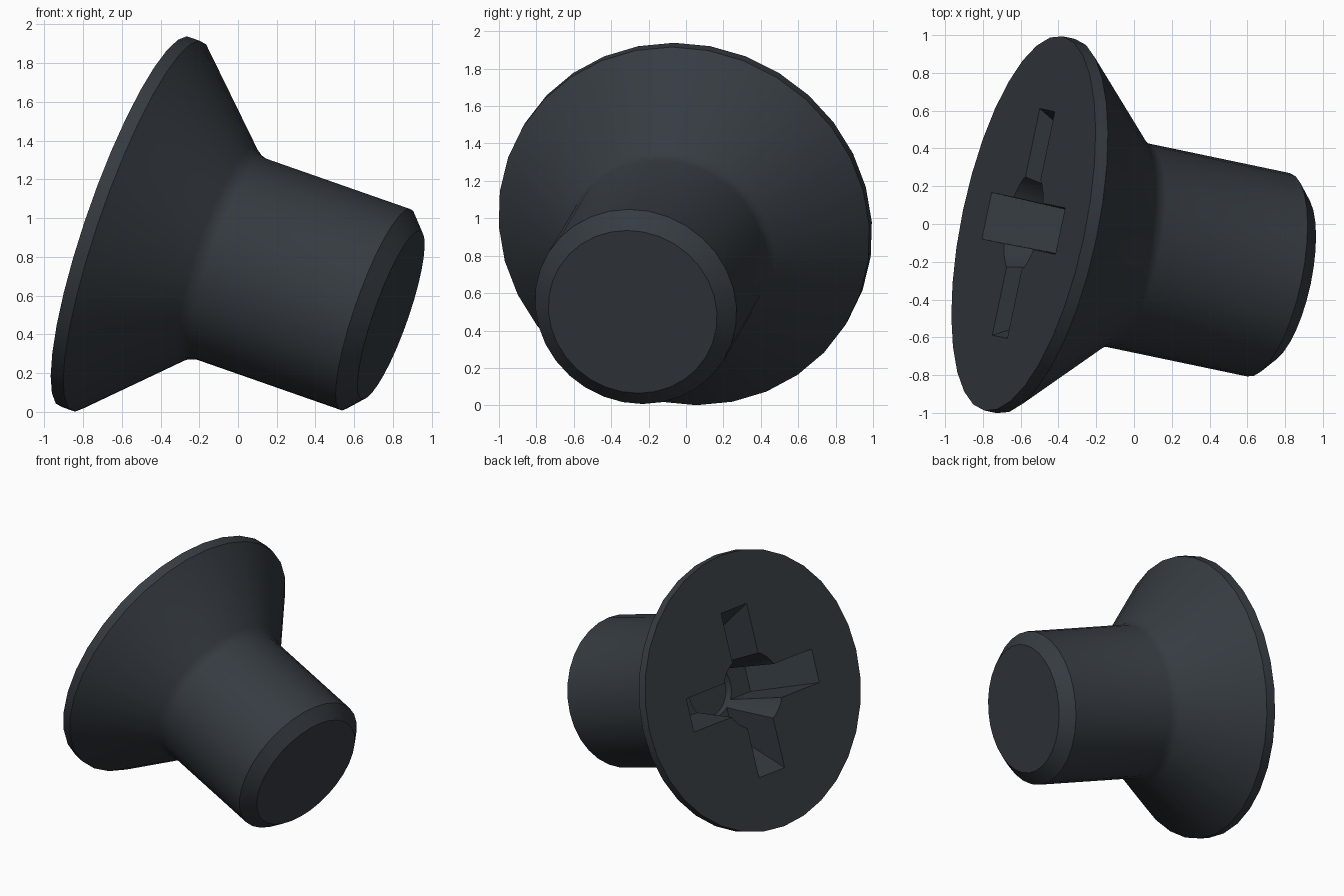
import bpy, bmesh, math
from mathutils import Matrix, Vector

if "Cube" in bpy.data.objects:
    bpy.data.objects.remove(bpy.data.objects["Cube"])

SEGMENTS = 32
# Frame of the tilted screw: local z runs from the head face down the shaft
axis = Vector((0.926, -0.194, -0.324)).normalized()
side = Vector((0.205, 0.979, 0.0))
side = (side - axis * side.dot(axis)).normalized()
up = axis.cross(side)
frame = Matrix.Translation((-0.585, 0.003, 0.981)) @ Matrix((side, up, axis)).transposed().to_4x4()


def loft(name, rings):
    """Skin closed rings of points, cap both ends, place in the screw frame."""
    bm = bmesh.new()
    loops = [[bm.verts.new(p) for p in ring] for ring in rings]
    for a, b in zip(loops, loops[1:]):
        for i in range(len(a)):
            j = (i + 1) % len(a)
            bm.faces.new((a[i], a[j], b[j], b[i]))
    bm.faces.new(loops[0][::-1])
    bm.faces.new(loops[-1])
    bmesh.ops.recalc_face_normals(bm, faces=bm.faces[:])
    bm.transform(frame)
    mesh = bpy.data.meshes.new(name)
    bm.to_mesh(mesh)
    bm.free()
    obj = bpy.data.objects.new(name, mesh)
    bpy.context.collection.objects.link(obj)
    return obj


def circle(depth, radius):
    steps = [math.tau * i / SEGMENTS for i in range(SEGMENTS)]
    return [(radius * math.cos(a), radius * math.sin(a), depth) for a in steps]


def rect(depth, hx, hy):
    return [(-hx, -hy, depth), (hx, -hy, depth), (hx, hy, depth), (-hx, hy, depth)]


# Screw body: rim, countersunk cone, softened neck, shaft, chamfered tip
profile = [(0, 1.012), (0.07, 1.012), (0.52, 0.583), (0.55, 0.562),
           (0.59, 0.55), (1.40, 0.55), (1.485, 0.46)]
screw = loft("countersunk_screw", [circle(d, r) for d, r in profile])

steel = bpy.data.materials.new("dark_steel")
steel.diffuse_color = (0.036, 0.044, 0.053, 1)
steel.use_nodes = True
steel.node_tree.nodes["Principled BSDF"].inputs["Base Color"].default_value = steel.diffuse_color
screw.data.materials.append(steel)

# Cross recess: two tapered slots and a conical centre hole
cutters = [
    loft("slot_across_cutter", [rect(-0.05, 0.64, 0.126), rect(0.47, 0.36, 0.115)]),
    loft("slot_upright_cutter", [rect(-0.05, 0.126, 0.64), rect(0.472, 0.115, 0.36)]),
    loft("centre_hole_cutter", [circle(-0.05, 0.283), circle(0.52, 0.19)]),
]
bpy.context.view_layer.objects.active = screw
screw.select_set(True)
for cutter in cutters:
    cutter.hide_render = True
    mod = screw.modifiers.new("recess", 'BOOLEAN')
    mod.operation = 'DIFFERENCE'
    mod.solver = 'EXACT'
    mod.object = cutter
    bpy.ops.object.modifier_apply(modifier=mod.name)
for cutter in cutters:
    bpy.data.objects.remove(cutter)

# Every face shares the single steel material
for poly in screw.data.polygons:
    poly.material_index = 0
bpy.ops.object.shade_smooth_by_angle(angle=math.radians(30))
